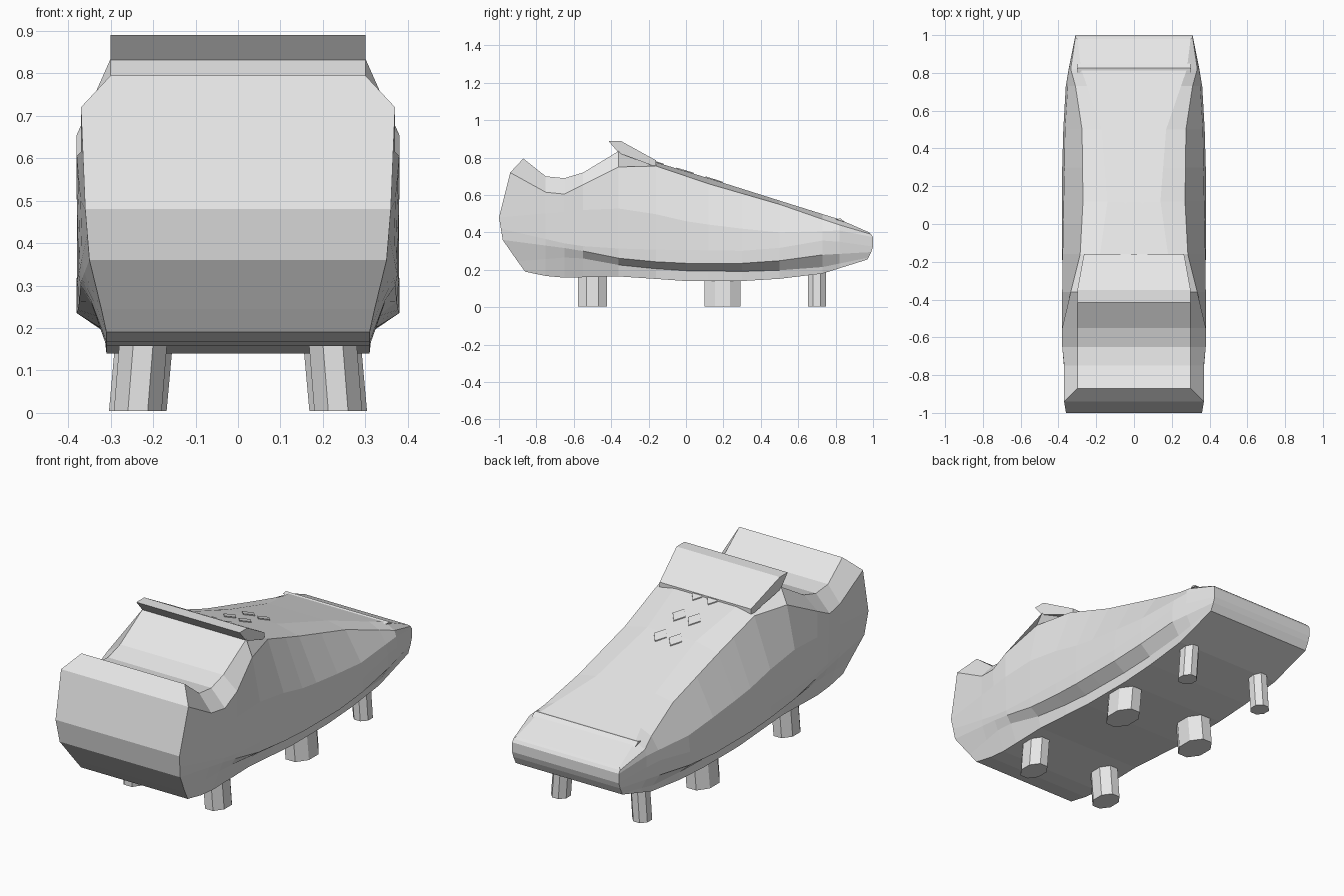
import bpy, bmesh, math
from mathutils import Vector

if "Cube" in bpy.data.objects:
    bpy.data.objects.remove(bpy.data.objects["Cube"])

grey = bpy.data.materials.new("light grey")
grey.diffuse_color = (0.8, 0.8, 0.8, 1)
grey.use_nodes = True
grey.node_tree.nodes["Principled BSDF"].inputs["Base Color"].default_value = grey.diffuse_color


def finish(name, bm):
    bmesh.ops.remove_doubles(bm, verts=bm.verts, dist=0.0005)
    bmesh.ops.recalc_face_normals(bm, faces=bm.faces)
    me = bpy.data.meshes.new(name)
    bm.to_mesh(me)
    bm.free()
    me.materials.append(grey)
    ob = bpy.data.objects.new(name, me)
    bpy.context.collection.objects.link(ob)
    return ob


def sample(rail, y):
    """Point on a rail of (y, z, half width) at length y."""
    for a, b in zip(rail, rail[1:]):
        if y <= b[0]:
            t = max(0, (y - a[0]) / (b[0] - a[0]))
            return Vector(a).lerp(Vector(b), t)
    return Vector(rail[-1])


# Lengthwise rails of the shoe, from sole edge up to collar and instep
sole = [(-.86, .19, .31), (-.70, .157, .31), (-.35, .165, .31), (0, .14, .31),
        (.4, .14, .31), (.73, .18, .31), (.97, .255, .31)]
groove = [(-.9, .245, .322), (-.6, .27, .352), (-.3, .215, .32), (0, .195, .315),
          (.4, .19, .315), (.73, .215, .32), (.975, .265, .31)]
ledge = [(-.98, .36, .35), (-.6, .31, .37), (-.3, .25, .375), (0, .235, .38),
         (.4, .235, .38), (.73, .28, .36), (.99, .295, .31)]
band = [(-.99, .42, .355), (-.6, .33, .375), (-.3, .31, .38), (.4, .30, .38),
        (.75, .36, .36), (1, .325, .31)]
shoulder = [(-1, .48, .36), (-.55, .52, .38), (-.3, .53, .38), (0, .46, .375),
            (.2, .43, .37), (.5, .40, .365), (.82, .41, .345), (1, .375, .31)]
collar = [(-.94, .72, .37), (-.75, .615, .37), (-.66, .60, .38), (-.55, .655, .38),
          (-.36, .75, .335), (-.16, .755, .285), (.12, .66, .27), (.5, .55, .275),
          (.73, .47, .31), (.82, .44, .335), (.99, .39, .31)]
instep = [(-.87, .795, .30), (-.75, .70, .30), (-.65, .69, .30), (-.55, .72, .30),
          (-.36, .835, .30), (-.16, .775, .18), (.12, .69, .14), (.5, .57, .17),
          (.82, .47, .28), (.98, .40, .30)]
rails = [sole, groove, ledge, band, shoulder, collar, instep]
stations = [-9, -.75, -.65, -.55, -.36, -.16, 0, .12, .3, .5, .73, .82, 9]

# Shoe body: skin the rails with mirrored rings and close both ends in strips
bm = bmesh.new()
rings = []
for y in stations:
    pts = [sample(r, y) for r in rails]
    rings.append([[bm.verts.new((s * p[2], p[0], p[1])) for p in pts] for s in (-1, 1)])
last = len(rails) - 1
for a, b in zip(rings, rings[1:]):
    for side in range(2):
        for i in range(last):
            bm.faces.new((a[side][i], a[side][i + 1], b[side][i + 1], b[side][i]))
    for i in (0, last):
        bm.faces.new((a[0][i], b[0][i], b[1][i], a[1][i]))
for r in (rings[0], rings[-1]):
    for i in range(last):
        bm.faces.new((r[0][i], r[1][i], r[1][i + 1], r[0][i + 1]))
finish("shoe_body", bm)

# Tongue lip projecting over the foot opening
bm = bmesh.new()
lip = [(-.415, .89, .30), (-.35, .89, .30), (-.16, .785, .265), (-.16, .75, .265), (-.36, .825, .30)]
ends = [[bm.verts.new((s * x, y, z)) for y, z, x in lip] for s in (-1, 1)]
for e in ends:
    bm.faces.new(e)
for i in range(5):
    j = (i + 1) % 5
    bm.faces.new((ends[0][i], ends[0][j], ends[1][j], ends[1][i]))
finish("tongue_lip", bm)

# Toe cap ridge across the front of the instep
bm = bmesh.new()
profile = [(.80, .470), (.825, .475), (.85, .455)]
ends = [[bm.verts.new((s * .3, y, z)) for y, z in profile] for s in (-1, 1)]
for e in ends:
    bm.faces.new(e)
for i in range(3):
    j = (i + 1) % 3
    bm.faces.new((ends[0][i], ends[0][j], ends[1][j], ends[1][i]))
finish("toe_cap_ridge", bm)

# Three pairs of eight-sided studs, splayed slightly outward
for name, y, rx, ry, top in (("heel", -.5, .058, .08, .18), ("middle", .195, .07, .1, .16),
                             ("toe", .7, .045, .05, .2)):
    for side, s in (("left", -1), ("right", 1)):
        bm = bmesh.new()
        loops = []
        for z, cx in ((.005, .236), (top, .222)):
            loops.append([bm.verts.new((s * cx + rx * math.cos(a) * 1.05, y + ry * math.sin(a) * 1.05, z))
                          for a in (math.pi * (k + .5) / 4 for k in range(8))])
        for k in range(8):
            n = (k + 1) % 8
            bm.faces.new((loops[0][k], loops[0][n], loops[1][n], loops[1][k]))
        for loop in loops:
            bm.faces.new(loop)
        finish(f"{name}_stud_{side}", bm)

# Diamond lace eyelets as thin plates lying on the instep
for row, (y, h) in enumerate(((.15, .045), (-.005, .045), (-.155, .036))):
    for side, s in (("left", -1), ("right", 1)):
        bm = bmesh.new()
        loops = []
        for lift in (-.002, .005):
            loop = []
            for dx, dy in ((h * .82, 0), (0, h), (-h * .82, 0), (0, -h)):
                z = sample(instep, y + dy)[1] + lift
                loop.append(bm.verts.new((s * .044 + dx, y + dy, z)))
            loops.append(loop)
        for k in range(4):
            n = (k + 1) % 4
            bm.faces.new((loops[0][k], loops[0][n], loops[1][n], loops[1][k]))
        for loop in loops:
            bm.faces.new(loop)
        finish(f"lace_eyelet_{row + 1}_{side}", bm)
